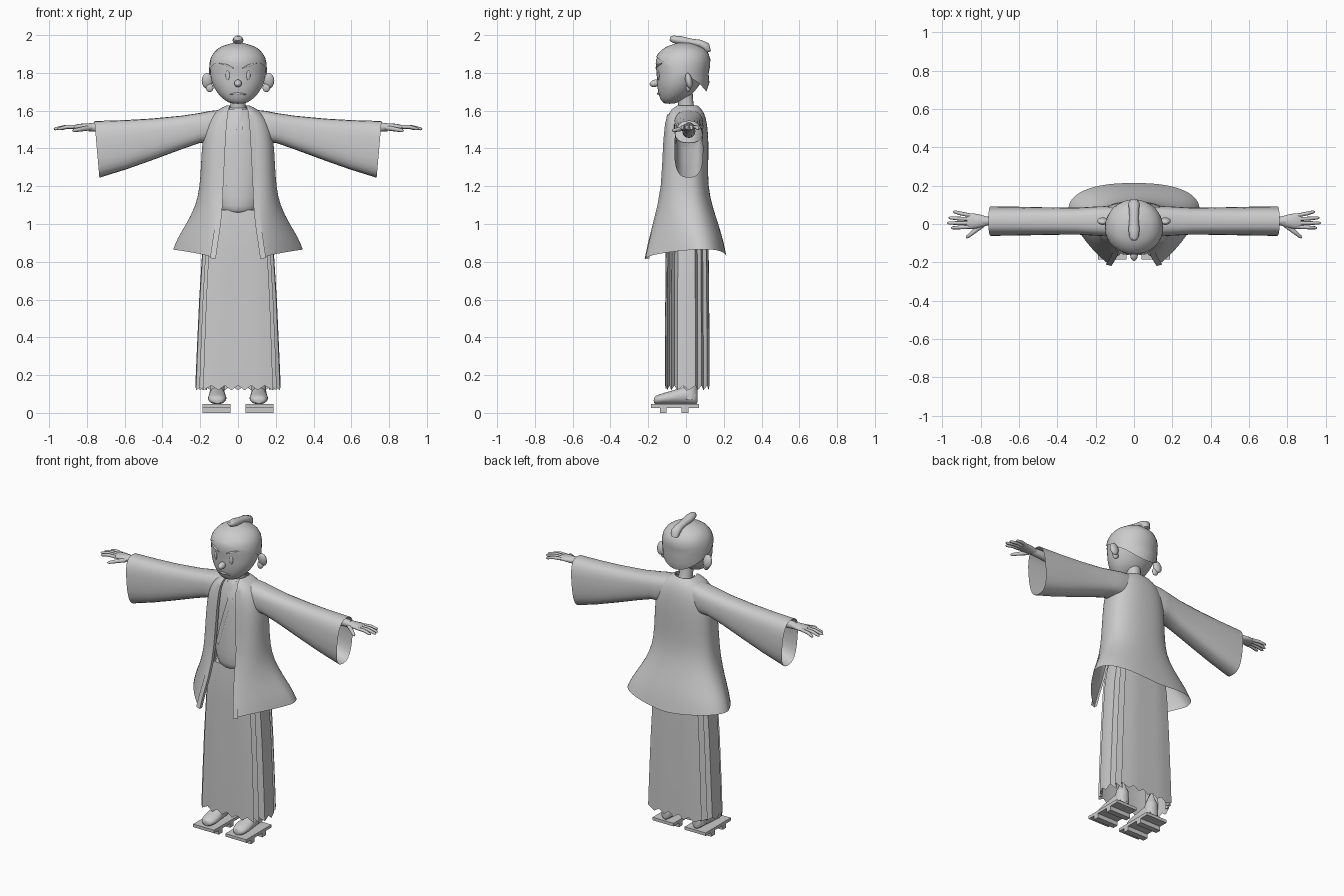
import bpy, bmesh, math
from mathutils import Vector

if "Cube" in bpy.data.objects:
    bpy.data.objects.remove(bpy.data.objects["Cube"])

grey = bpy.data.materials.new("plain grey")
grey.diffuse_color = (0.6, 0.6, 0.6, 1)
grey.use_nodes = True
grey.node_tree.nodes["Principled BSDF"].inputs["Base Color"].default_value = grey.diffuse_color


def finish(name, bm, subdiv=0, angle=40):
    bmesh.ops.recalc_face_normals(bm, faces=bm.faces)
    me = bpy.data.meshes.new(name)
    bm.to_mesh(me)
    bm.free()
    ob = bpy.data.objects.new(name, me)
    bpy.context.collection.objects.link(ob)
    me.materials.append(grey)
    if subdiv:
        ob.modifiers.new("smooth", 'SUBSURF').levels = subdiv
        ob.modifiers["smooth"].render_levels = subdiv
    bpy.ops.object.select_all(action='DESELECT')
    ob.select_set(True)
    bpy.context.view_layer.objects.active = ob
    bpy.ops.object.shade_smooth_by_angle(angle=math.radians(angle))
    return ob


def loft(name, rings, closed=True, caps=(False, False), subdiv=0, angle=40):
    bm = bmesh.new()
    vs = [[bm.verts.new(p) for p in r] for r in rings]
    n = len(rings[0])
    for a, b in zip(vs, vs[1:]):
        for i in range(n if closed else n - 1):
            j = (i + 1) % n
            bm.faces.new((a[i], a[j], b[j], b[i]))
    for ring, cap in ((vs[0], caps[0]), (vs[-1], caps[1])):
        if cap:
            bm.faces.new(ring)
    return finish(name, bm, subdiv, angle)


def tube(name, path, radii, n=8, flat=1.0):
    pts = [Vector(p) for p in path]
    rings = []
    for i, p in enumerate(pts):
        d = pts[min(i + 1, len(pts) - 1)] - pts[max(i - 1, 0)]
        q = d.to_track_quat('Z', 'Y')
        rings.append([p + q @ Vector((radii[i] * math.cos(2 * math.pi * k / n),
                                      radii[i] * flat * math.sin(2 * math.pi * k / n), 0)) for k in range(n)])
    return loft(name, rings, caps=(True, True), angle=60)


def ball(name, loc, size, rot=(0, 0, 0)):
    bm = bmesh.new()
    bmesh.ops.create_uvsphere(bm, u_segments=20, v_segments=12, radius=1)
    bmesh.ops.scale(bm, vec=size, verts=bm.verts)
    ob = finish(name, bm, angle=60)
    ob.location, ob.rotation_euler = loc, rot
    return ob


def box(name, lo, hi):
    bm = bmesh.new()
    bmesh.ops.create_cube(bm, size=1)
    for v in bm.verts:
        v.co = [lo[i] + (v.co[i] + .5) * (hi[i] - lo[i]) for i in range(3)]
    return finish(name, bm)


def sample(table, z):
    """Linear interpolation of rows (z, values...)."""
    rows = sorted(table)
    if z <= rows[0][0]:
        return rows[0][1:]
    for a, b in zip(rows, rows[1:]):
        if z <= b[0]:
            t = (z - a[0]) / (b[0] - a[0])
            return [u + (v - u) * t for u, v in zip(a[1:], b[1:])]
    return rows[-1][1:]


def oval(z, w, yf, yb, n=24):
    return [on_oval(z, w, yf, yb, 2 * math.pi * k / n) for k in range(n)]


def on_oval(z, w, yf, yb, a):
    return (w * math.sin(a), (yf + yb) / 2 - (yb - yf) / 2 * math.cos(a), z)


def front_y(table, x, z):
    w, yf, yb = sample(table, z)
    return (yf + yb) / 2 - (yb - yf) / 2 * math.sqrt(max(0, 1 - (x / w) ** 2))


# Head: z, half width, front y, back y
HEAD = [(1.636, .03, -.115, -.06), (1.65, .066, -.13, -.03), (1.68, .1, -.145, .03), (1.72, .128, -.152, .06),
        (1.76, .143, -.156, .09), (1.80, .15, -.156, .115), (1.85, .149, -.165, .127), (1.89, .138, -.155, .123),
        (1.92, .115, -.13, .105), (1.94, .085, -.1, .075), (1.953, .035, -.05, .03)]
loft("head", [oval(*r) for r in HEAD], caps=(True, True), subdiv=1, angle=60)
tube("neck", [(0, .01, 1.58), (0, 0, 1.63), (0, -.01, 1.70)], [.05, .04, .045], 16)

# Hair cap: low at the nape, over the ears, high at the brow
HAIR = [(1.70, .12, -.1, .108), (1.75, .14, -.12, .124)] + [(r[0], r[1] + .003, r[2] - .002, r[3] + .004) for r in HEAD[5:]]
HAIR[-1] = (1.957, .035, -.05, .03)
rings = []
for k in range(9):
    ring = []
    for i in range(32):
        a = 2 * math.pi * i / 32
        c = math.cos(a)
        low = 1.80 + (.085 * c if c > 0 else .1 * c)
        z = low + (1.957 - low) * (1 - (1 - k / 8) ** 1.6)
        ring.append(on_oval(z, *sample(HAIR, z), a))
    rings.append(ring)
loft("hair", rings, caps=(False, True), angle=60)
tube("topknot", [(0, -.085, 1.982), (0, -.07, 1.979), (0, -.03, 1.972), (0, .03, 1.962), (0, .075, 1.955),
                 (0, .105, 1.94), (0, .113, 1.915), (0, .105, 1.90)],
     [.014, .024, .029, .024, .026, .03, .024, .008], 14, .8)

# Face
ball("nose", (0, -.163, 1.745), (.02, .03, .019), (.25, 0, 0))
tube("mouth", [(x, front_y(HEAD, x, 1.69) - .002, 1.69 - 2 * x * x) for x in (-.045, -.02, 0, .02, .045)],
     [.003, .005, .006, .005, .003], 6)
for s in (1, -1):
    ball("eye", (s * .055, front_y(HEAD, .055, 1.787), 1.787), (.011, .005, .026), (0, 0, s * .35))
    tube("eyebrow", [(s * x, front_y(HEAD, x, z) - .001, z) for x, z in ((.025, 1.825), (.06, 1.84), (.1, 1.85))],
         [.003, .006, .002], 6)
    ball("ear", (s * .163, .015, 1.758), (.029, .018, .042), (.2, 0, 0))
    ball("ear_lobe", (s * .15, .012, 1.722), (.02, .012, .024))

# Inner robe with crossed collar
ROBE = [(1.052, .07, -.075, .07), (1.06, .095, -.1, .09), (1.08, .125, -.115, .1), (1.2, .15, -.112, .1),
        (1.4, .155, -.1, .1), (1.5, .13, -.09, .09), (1.58, .085, -.065, .075), (1.625, .05, -.045, .055)]
loft("inner_robe", [oval(*r) for r in ROBE], caps=(True, True), subdiv=1, angle=60)


def collar(name, x0, z0, x1, z1, width, lift):
    rows = []
    for k in range(9):
        t = k / 8
        x, z = x0 + (x1 - x0) * t, z0 + (z1 - z0) * t
        rows.append([(x + d, front_y(ROBE, x + d, z) - lift, z) for d in (-width / 2, width / 2)])
    loft(name, rows, closed=False)


collar("under_collar", -.035, 1.61, .03, 1.44, .028, .003)
collar("over_collar", .038, 1.61, -.075, 1.2, .03, .005)

# Coat: z, half width, side y, front y, back y, edge x, roundness of the front, side lift
COAT = [(.815, .345, .07, -.215, .215, .12, 1.6, .05), (.9, .325, .06, -.197, .2, .108, 1.5, .02),
        (1.0, .275, .04, -.172, .172, .093, 1.3, 0), (1.1, .222, .02, -.147, .138, .084, 1.0, 0),
        (1.2, .203, .01, -.13, .117, .08, .85, 0), (1.32, .196, .01, -.122, .118, .074, .8, 0),
        (1.44, .19, .01, -.116, .12, .068, .8, 0), (1.53, .172, .01, -.107, .113, .062, .85, 0),
        (1.58, .14, .01, -.095, .1, .056, .9, 0), (1.61, .1, .01, -.075, .082, .05, 1, 0),
        (1.628, .06, .01, -.045, .06, .042, 1, 0)]


def coat_half(z, w, ys, yf, yb, xe, p, lift):
    pts = []
    for k in range(9):                       # front edge to side
        t = math.pi / 2 * (1 - k / 8)
        c, s = abs(math.cos(t)), math.sin(t)
        pts.append((xe + (w - xe) * c ** p, ys + (yf - ys) * s ** p, z + lift * c))
    for k in range(1, 9):                    # side to middle of back
        t = math.pi / 2 * k / 8
        c, s = abs(math.cos(t)) if k < 8 else 0, math.sin(t)
        pts.append((w * c ** .85, ys + (yb - ys) * s ** .85, z + lift * (c + .2 * s)))
    return pts


rings, halves = [], [coat_half(*r) for r in COAT]
for h in halves:
    rings.append(h + [(-x, y, z) for x, y, z in reversed(h[:-1])])
loft("coat", rings, closed=False, subdiv=1, angle=60)

for s in (1, -1):
    # Lapel band folded along the opening
    loft("lapel", [[(s * (r[5] - .002), r[3] + .02, r[0]), (s * (r[5] - .002), r[3] - .004, r[0]),
                    (s * (r[5] + .028), r[3] + .003, r[0] + r[7] * .1)] for r in COAT[:-2]], closed=False, angle=30)
    # Wide hanging sleeve: x, top z, bottom z, half depth
    rings = []
    for x, top, bot, dep, slant in ((.09, 1.605, 1.46, .07, 0), (.15, 1.598, 1.43, .078, 0), (.2, 1.588, 1.43, .076, 0),
                                    (.3, 1.573, 1.395, .07, 0), (.46, 1.558, 1.336, .072, 0),
                                    (.6, 1.55, 1.29, .075, .01), (.76, 1.545, 1.245, .077, .026)):
        ring = []
        for k in range(24):
            a = 2 * math.pi * k / 24
            c, d = math.cos(a), math.sin(a)
            u = math.copysign(abs(c) ** .75, c)
            ring.append((s * (x - slant * (1 - u) / 2), .015 + dep * math.copysign(abs(d) ** .7, d),
                         (top + bot) / 2 + (top - bot) / 2 * u))
        rings.append(ring)
    loft("sleeve", rings, angle=60)

    # Arm, palm and fingers
    tube("forearm", [(s * .4, .015, 1.49), (s * .7, .015, 1.512), (s * .79, .015, 1.513)], [.035, .027, .022], 12)
    palm = [(x, .015, z, h, d) for x, z, h, d in ((.77, 1.513, .021, .024), (.8, 1.514, .019, .033),
                                                  (.84, 1.515, .015, .041), (.872, 1.512, .011, .04))]
    loft("palm", [[(s * x, y + d * math.cos(k * math.pi / 6), z + h * math.sin(k * math.pi / 6)) for k in range(12)]
                  for x, y, z, h, d in palm], caps=(True, True), angle=60)
    for y0, y1, tip in ((-.015, -.02, .955), (.005, .005, .975), (.025, .032, .968), (.045, .064, .945)):
        m = (.86 + tip) / 2
        tube("finger", [(s * .855, y0, 1.514), (s * m, (y0 + y1) / 2, 1.514), (s * (tip - .008), y1, 1.504),
                        (s * tip, y1, 1.502)], [.010, .010, .008, .003])
    tube("thumb", [(s * .79, -.005, 1.508), (s * .83, -.035, 1.502), (s * .868, -.066, 1.495), (s * .876, -.073, 1.493)],
         [.013, .012, .009, .003])

    # Foot and wooden sandal
    tube("ankle", [(s * .11, .025, .32), (s * .11, .025, .14), (s * .11, .02, .07)], [.045, .038, .042], 14)
    foot = [(.062, .02, .03, .07), (.05, .036, .05, .09), (.01, .042, .053, .1), (-.04, .045, .043, .084),
            (-.1, .052, .033, .066), (-.15, .046, .025, .052), (-.172, .025, .015, .04)]
    loft("foot", [[(s * .11 + w * math.cos(k * math.pi / 8), y, .045 + max(0, h / 2 + h / 2 * math.sin(k * math.pi / 8)))
                   for k in range(16)] for y, w, g, h in foot], caps=(True, True), subdiv=1, angle=60)
    xs = sorted((s * .04, s * .188))
    box("sandal_board", (xs[0], -.185, .027), (xs[1], .07, .046))
    for y in (-.12, -.005):
        box("sandal_tooth", (xs[0], y - .018, 0), (xs[1], y + .018, .03))

# Pleated skirt trousers with a ragged hem
half = [(0, -.112), (.035, -.112), (.07, -.112), (.105, -.111), (.14, -.108), (.185, -.1), (.165, -.088), (.205, -.078),
        (.185, -.062), (.222, -.045), (.226, -.015), (.226, .015), (.222, .05), (.185, .062), (.21, .082), (.165, .092),
        (.19, .112), (.14, .12), (.105, .124), (.07, .125), (.035, .125), (0, .125)]
section = half + [(-x, y) for x, y in reversed(half[1:-1])]
rings = []
for z, fx, fy in ((.12, 1, 1), (.3, .97, 1), (.6, .91, .98), (.85, .84, .96), (.97, .76, .93), (1.075, .6, .85)):
    rings.append([(x * fx, y * fy, z + (.025 if z < .2 and i % 2 == 0 else 0)) for i, (x, y) in enumerate(section)])
loft("pleated_trousers", rings, caps=(False, True), angle=35)
